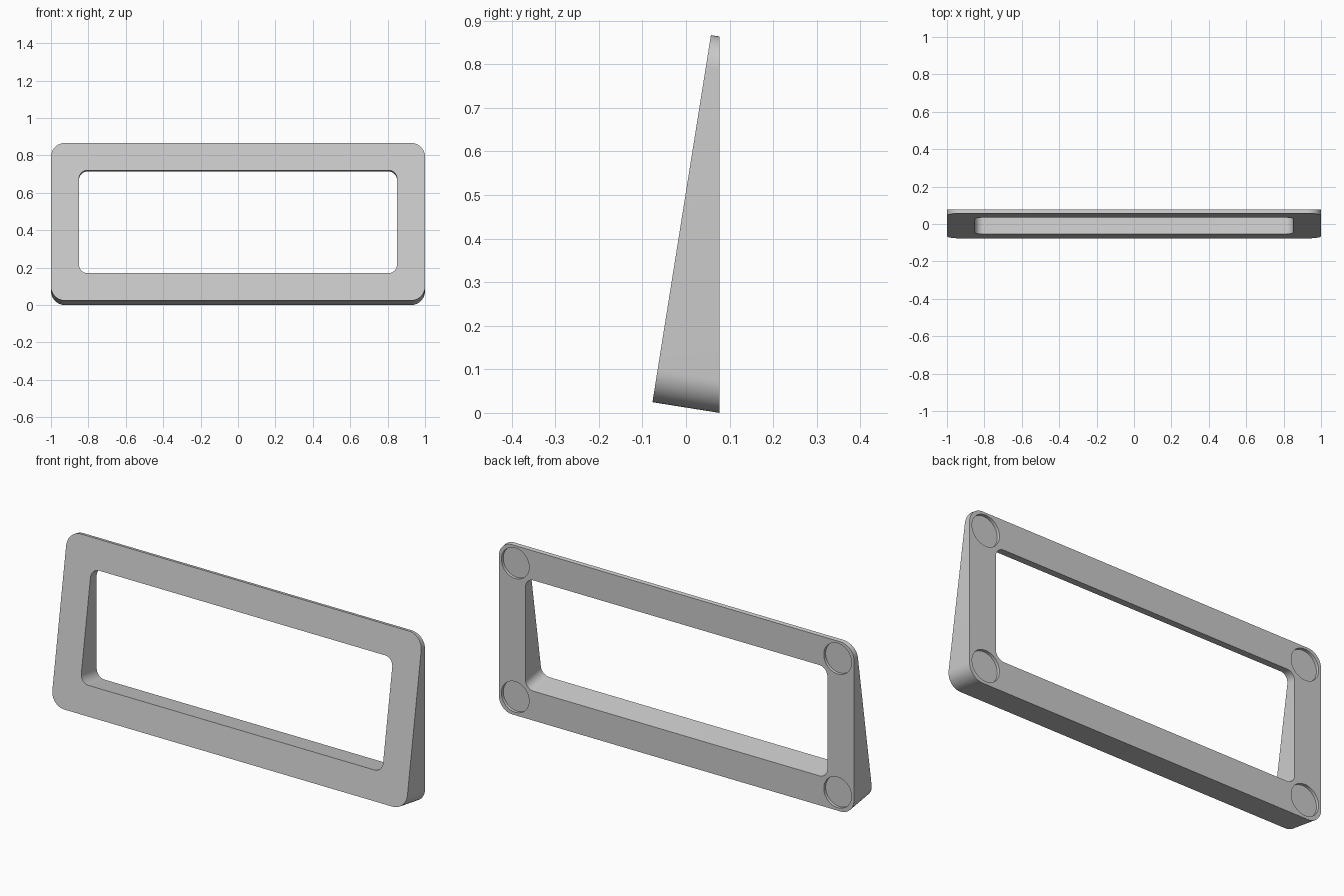
import bpy, bmesh
from math import sin, cos, tan, pi, radians

if "Cube" in bpy.data.objects:
    bpy.data.objects.remove(bpy.data.objects["Cube"])

TILT = radians(9.05)      # lean of the front face
BACK = 0.077              # y of the vertical back plane
LENGTH = 0.853            # height measured along the front face
SEG = 12                  # segments per rounded corner


def rounded_rect(half_w, low, high, r):
    """Outline in the tilted front plane as (x, distance up the slope)."""
    corners = [(half_w - r, high - r), (r - half_w, high - r),
               (r - half_w, low + r), (half_w - r, low + r)]
    return [(cx + r * cos(a), cy + r * sin(a))
            for k, (cx, cy) in enumerate(corners)
            for a in [(k + i / SEG) * pi / 2 for i in range(SEG + 1)]]


def front_point(x, s):
    return (x, -BACK + s * sin(TILT), 2 * BACK * tan(TILT) + s * cos(TILT))


def back_point(x, s):
    # follow the front face normal until the vertical back plane
    _, y, z = front_point(x, s)
    return (x, BACK, z - (BACK - y) * tan(TILT))


# Wedge frame: outer and inner outlines, front and back, joined by quads
outer = rounded_rect(1.0, 0.0, LENGTH, 0.075)
inner = rounded_rect(0.85, 0.148, LENGTH - 0.148, 0.045)
bm = bmesh.new()
rings = [[bm.verts.new(place(*p)) for p in outline]
         for outline, place in [(outer, front_point), (outer, back_point),
                                (inner, back_point), (inner, front_point)]]
n = len(outer)
for k in range(4):
    a, b = rings[k], rings[(k + 1) % 4]
    for i in range(n):
        j = (i + 1) % n
        bm.faces.new((a[i], a[j], b[j], b[i]))
bmesh.ops.recalc_face_normals(bm, faces=bm.faces)
mesh = bpy.data.meshes.new("wedge_frame")
bm.to_mesh(mesh)
bm.free()
frame = bpy.data.objects.new("wedge_frame", mesh)
bpy.context.collection.objects.link(frame)

# Shallow round recesses in the four back corners
for x in (-0.908, 0.908):
    for z in (0.093, 0.774):
        bpy.ops.mesh.primitive_cylinder_add(
            vertices=48, radius=0.078, depth=0.03,
            location=(x, BACK, z), rotation=(pi / 2, 0, 0))
        cutter = bpy.context.object
        cutter.name = "recess_cutter"
        cutter.hide_render = True
        bpy.context.view_layer.objects.active = frame
        mod = frame.modifiers.new("recess", 'BOOLEAN')
        mod.operation = 'DIFFERENCE'
        mod.solver = 'EXACT'
        mod.object = cutter
        bpy.ops.object.modifier_apply(modifier=mod.name)
        bpy.data.objects.remove(cutter, do_unlink=True)

# Smooth the rounded corners, keep the edges sharp
bpy.ops.object.select_all(action='DESELECT')
frame.select_set(True)
bpy.context.view_layer.objects.active = frame
bpy.ops.object.shade_smooth_by_angle(angle=radians(30))
